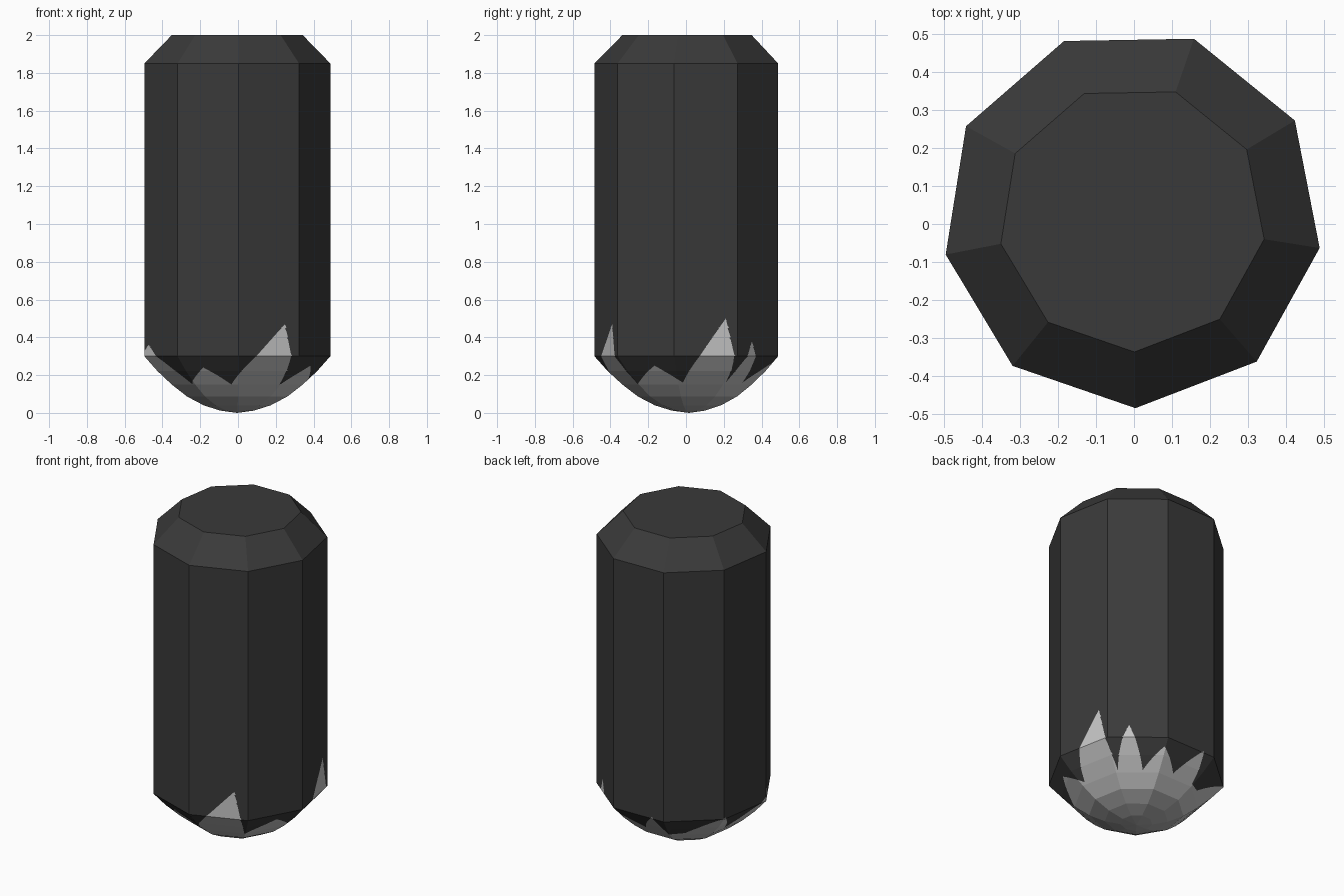
import bpy, bmesh, math

if "Cube" in bpy.data.objects:
    bpy.data.objects.remove(bpy.data.objects["Cube"])

SIDES, TURN, R = 9, -89, 0.5
CX, CY = -0.005, 0.015

# rounded underside profile (height, radius), then the straight wall
PROFILE = [(0.003, 0.0), (0.012, 0.09), (0.04, 0.18), (0.087, 0.27),
           (0.15, 0.352), (0.222, 0.43), (0.3, R), (2.0, R)]
LEVELS = [z for z, r in PROFILE[:-1]] + [0.35, 0.4, 0.45, 0.5]
LEVELS[0] = 0.0

# jagged bare patch: (angle in degrees, height) of tips and valleys
JAGS = [(-133, .15), (-115, .24), (-95, .15), (-58, .47), (-50, .15), (-25, .25),
        (-5, .16), (24, .5), (33, .16), (45, .38), (56, .16), (70, .26), (86, .17),
        (102, .31), (110, .16), (125, .17), (152, .31), (165, .16), (196, .36),
        (227, .15)]


def lerp(table, t):
    for (a, u), (b, v) in zip(table, table[1:]):
        if t <= b:
            return u + (v - u) * max(0, t - a) / (b - a)
    return table[-1][1]


def jag(deg):
    return lerp(JAGS, (deg + 133) % 360 - 133)


def point(deg, z, r=None):
    """Point on the nine-sided surface."""
    if r is None:
        r = 0.0 if z == 0 else lerp(PROFILE, z)
    local = (deg - TURN) % 40 - 20
    r *= math.cos(math.radians(20)) / math.cos(math.radians(local))
    a = math.radians(deg)
    return (CX + r * math.cos(a), CY + r * math.sin(a), z)


def material(name, v):
    m = bpy.data.materials.new(name)
    m.diffuse_color = (v, v, v, 1)
    m.use_nodes = True
    m.node_tree.nodes["Principled BSDF"].inputs["Base Color"].default_value = m.diffuse_color
    return m


bm = bmesh.new()


def face(points, mat):
    pts = []
    for p in points:
        if all(math.dist(p, q) > 1e-5 for q in pts):
            pts.append(p)
    if len(pts) > 2:
        bm.faces.new([bm.verts.new(p) for p in pts]).material_index = mat


# lower part, split along the jagged line
for i in range(360):
    a, b = TURN + i, TURN + i + 1
    ja, jb = jag(a), jag(b)
    for z0, z1 in zip(LEVELS, LEVELS[1:]):
        ca, cb = (min(max(j, z0), z1) for j in (ja, jb))
        face([point(a, z0), point(b, z0), point(b, cb), point(a, ca)],
             2 if z1 < 0.1 else 1)
        face([point(a, ca), point(b, cb), point(b, z1), point(a, z1)], 0)

# straight walls, top bevel and flat top
for s in range(SIDES):
    a = TURN + 40 * s
    b = a + 40
    face([point(a + k, 0.5) for k in range(41)] + [point(b, 1.85), point(a, 1.85)], 0)
    face([point(a, 1.85), point(b, 1.85), point(b, 2, .352), point(a, 2, .352)], 0)
face([point(TURN + 40 * s, 2, .352) for s in range(SIDES)], 0)

bmesh.ops.remove_doubles(bm, verts=bm.verts[:], dist=1e-5)
bmesh.ops.recalc_face_normals(bm, faces=bm.faces[:])
me = bpy.data.meshes.new("capsule_body")
bm.to_mesh(me)
bm.free()
for m in (material("dark_charcoal", 0.042), material("light_grey", 0.56),
          material("mid_grey", 0.42)):
    me.materials.append(m)
ob = bpy.data.objects.new("capsule_body", me)
bpy.context.collection.objects.link(ob)
